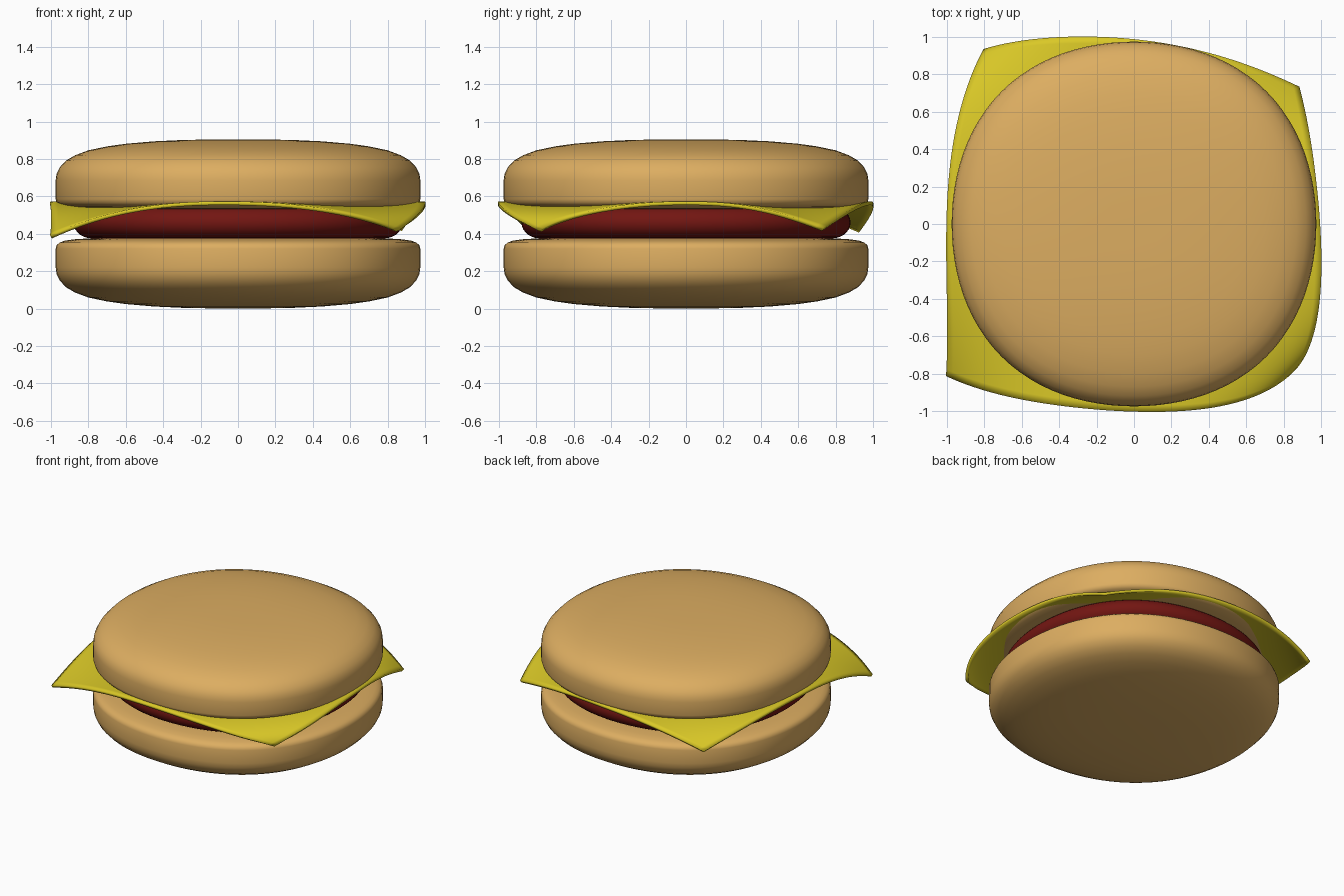
import bpy, bmesh
from math import cos, sin, pi

if "Cube" in bpy.data.objects:
    bpy.data.objects.remove(bpy.data.objects["Cube"])


def material(name, color):
    m = bpy.data.materials.new(name)
    m.diffuse_color = (*color, 1)
    m.use_nodes = True
    m.node_tree.nodes["Principled BSDF"].inputs["Base Color"].default_value = m.diffuse_color
    return m


BUN = material("bread", (0.72, 0.42, 0.12))
MEAT = material("meat", (0.17, 0.008, 0.006))
CHEESE = material("cheese", (0.70, 0.58, 0.02))


def finish(name, bm, mat):
    bmesh.ops.recalc_face_normals(bm, faces=bm.faces)
    me = bpy.data.meshes.new(name)
    bm.to_mesh(me)
    bm.free()
    me.materials.append(mat)
    for p in me.polygons:
        p.use_smooth = True
    ob = bpy.data.objects.new(name, me)
    bpy.context.collection.objects.link(ob)
    return ob


def curve(pts, t):
    """Smooth curve through evenly spaced points."""
    n = len(pts) - 1
    out = [0.0] * len(pts[0])
    for i, p in enumerate(pts):
        w = 1.0
        for j in range(n + 1):
            if j != i:
                w *= (t * n - j) / (i - j)
        out = [o + w * c for o, c in zip(out, p)]
    return out


def round_slab(name, profile, mat, n=96):
    """Closed, very slightly squarish disc swept from an (r, z) profile."""
    bm = bmesh.new()
    rings = []
    for r, z in profile:
        ring = []
        for i in range(n):
            a = 2 * pi * i / n
            s = r * (1 + 0.014 * (1 - cos(4 * a)))
            ring.append(bm.verts.new((s * cos(a), s * sin(a), z)))
        rings.append(ring)
    for lo, hi in zip(rings, rings[1:]):
        for i in range(n):
            j = (i + 1) % n
            bm.faces.new((lo[i], lo[j], hi[j], hi[i]))
    for ring, z in ((rings[0], profile[0][1]), (rings[-1], profile[-1][1])):
        c = bm.verts.new((0, 0, z))
        for i in range(n):
            bm.faces.new((c, ring[i], ring[(i + 1) % n]))
    return finish(name, bm, mat)


# Buns: the top one is the bottom one flipped
bun = [(0.15, 0.001), (0.3, 0.004), (0.45, 0.011), (0.6, 0.024), (0.7, 0.038),
       (0.8, 0.059), (0.87, 0.085), (0.92, 0.114), (0.953, 0.15), (0.97, 0.185),
       (0.975, 0.22), (0.975, 0.32), (0.97, 0.338), (0.955, 0.352),
       (0.93, 0.362), (0.88, 0.37), (0.8, 0.375), (0.5, 0.376)]
round_slab("bottom_bun", bun, BUN)
round_slab("top_bun", [(r, 0.905 - z) for r, z in bun], BUN)

# Patty
edge = [(0.86 - 0.08 + 0.1 * cos(a), 0.46 + 0.085 * sin(a))
        for a in [-pi / 2 + pi * k / 14 for k in range(15)]]
round_slab("patty", [(0.4, 0.375)] + edge + [(0.4, 0.545)], MEAT)

# Cheese slice: patch between four edge curves with drooping corners
front = [(-1, -.81), (-.56, -.945), (-.08, -1), (.42, -.98), (.85, -.78)]
back = [(-.8, .93), (-.4, .998), (.03, .985), (.45, .90), (.88, .73)]
left = [(-1, -.81), (-1, -.36), (-1, .1), (-.945, .54), (-.8, .93)]
right = [(.85, -.78), (.99, -.42), (.995, 0), (.955, .37), (.88, .73)]
drops = ((0.18, 0.15), (0.15, 0.14))  # [v][u] corner droop
N = 48
bm = bmesh.new()
grid = []
for b in range(N + 1):
    v = b / N
    row = []
    for a in range(N + 1):
        u = a / N
        f, k, l, r = curve(front, u), curve(back, u), curve(left, v), curve(right, v)
        xy = [(1 - v) * f[i] + v * k[i] + (1 - u) * l[i] + u * r[i]
              - (1 - u) * (1 - v) * front[0][i] - u * (1 - v) * front[-1][i]
              - (1 - u) * v * back[0][i] - u * v * back[-1][i] for i in (0, 1)]
        d = drops[v > 0.5][u > 0.5]
        z = 0.563 - d * abs((2 * u - 1) * (2 * v - 1)) ** 2.2
        row.append(bm.verts.new((*xy, z)))
    grid.append(row)
for b in range(N):
    for a in range(N):
        bm.faces.new((grid[b][a], grid[b][a + 1], grid[b + 1][a + 1], grid[b + 1][a]))
cheese = finish("cheese_slice", bm, CHEESE)
sol = cheese.modifiers.new("thickness", 'SOLIDIFY')
sol.thickness = 0.02
sol.offset = 0
bpy.context.view_layer.objects.active = cheese
cheese.select_set(True)
bpy.ops.object.shade_smooth_by_angle()
